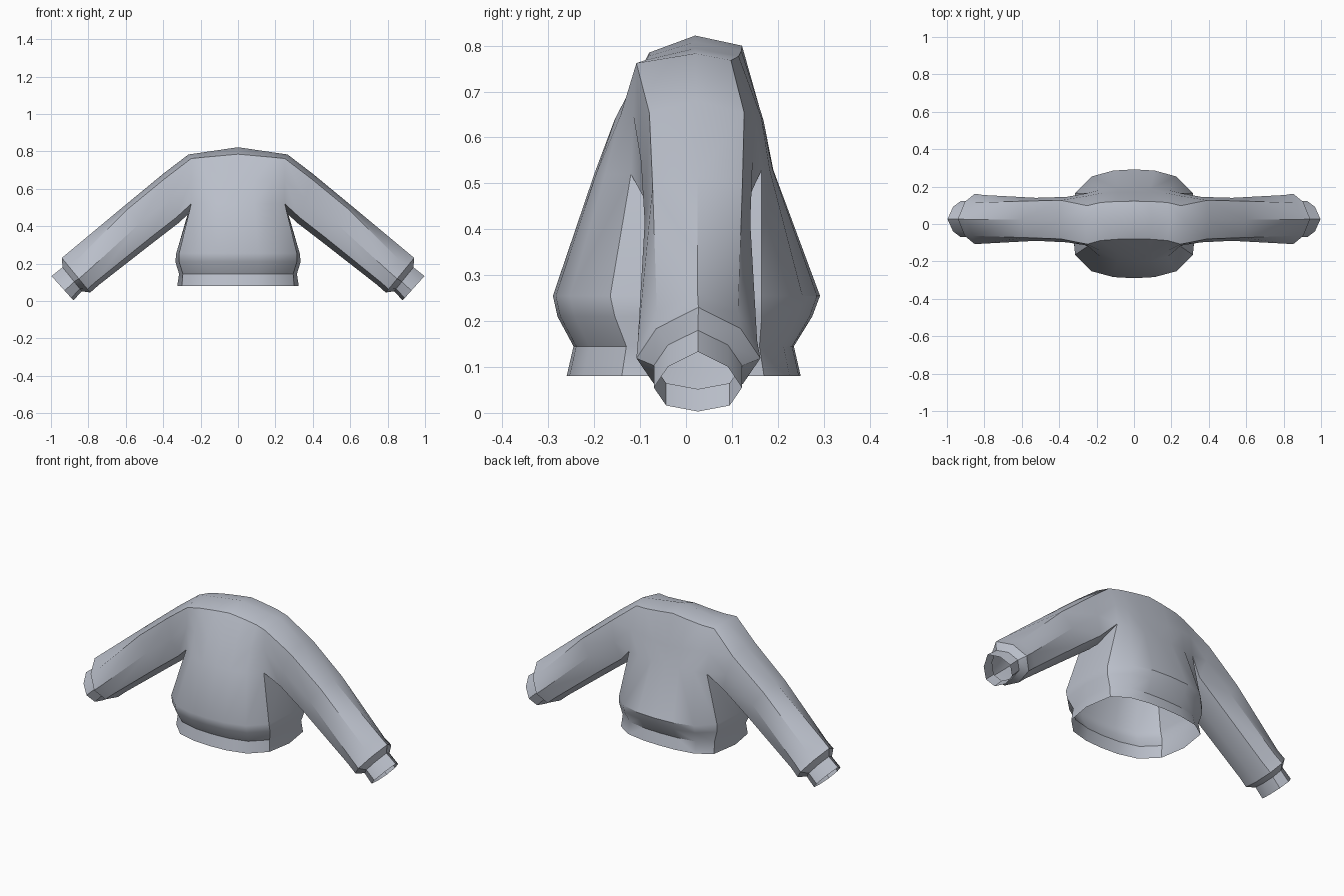
import bpy
import bmesh

if "Cube" in bpy.data.objects:
    bpy.data.objects.remove(bpy.data.objects["Cube"], do_unlink=True)

# Cloth colour
cloth = bpy.data.materials.new("blue grey cloth")
cloth.use_nodes = True
colour = (0.5, 0.53, 0.6, 1.0)
cloth.diffuse_color = colour
cloth.node_tree.nodes["Principled BSDF"].inputs["Base Color"].default_value = colour

bm = bmesh.new()
ACROSS = (0, 0.35, 0.72, 1)     # panel columns from centre to side
BULGE = (0, 0.05, 0.3, 1)       # how far each column turns to the corner


def panel(width, y_mid, y_side, z_mid, z_side):
    """Row of vertices from the centre line out to the side corner."""
    return [bm.verts.new((width * a, y_mid + (y_side - y_mid) * b,
                          z_mid + (z_side - z_mid) * a))
            for a, b in zip(ACROSS, BULGE)]


def bridge(first, second, closed=False):
    n = len(first)
    for i in range(n if closed else n - 1):
        j = (i + 1) % n
        bm.faces.new((first[i], first[j], second[j], second[i]))


# Torso below the arms: z, corner x, side x, front y, front corner y, back corner y, back y
lower = [(0.08, 0.30, 0.325, -0.26, -0.14, 0.17, 0.25),
         (0.145, 0.295, 0.315, -0.245, -0.13, 0.16, 0.235),
         (0.21, 0.315, 0.335, -0.28, -0.155, 0.165, 0.275),
         (0.255, 0.315, 0.33, -0.29, -0.165, 0.165, 0.292)]
rows = []
for z, corner, side, front, front_c, back_c, back in lower:
    f = panel(corner, front, front_c, z, z)
    b = panel(corner, back, back_c, z, z)
    rows.append(f + [bm.verts.new((side, 0.01, z))] + b[::-1])

# Armpit row, with its side vertex under the sleeve
armpit = bm.verts.new((0.265, 0.025, 0.465))
front_rows = [panel(0.25, -0.2, -0.12, 0.52, 0.52)]
back_rows = [panel(0.25, 0.19, 0.165, 0.53, 0.53)]
rows.append(front_rows[0] + [armpit] + back_rows[0][::-1])
for a, b in zip(rows, rows[1:]):
    bridge(a, b)

# Chest, back and shoulders, closed along the top ridge
front_rows += [panel(0.25, -0.155, -0.115, 0.64, 0.65),
               panel(0.25, -0.08, -0.108, 0.785, 0.762)]
back_rows += [panel(0.25, 0.17, 0.15, 0.63, 0.65),
              panel(0.25, 0.122, 0.098, 0.80, 0.768)]
ridge = panel(0.265, 0.02, 0.02, 0.822, 0.783)
for side_rows in (front_rows + [ridge], back_rows + [ridge]):
    for a, b in zip(side_rows, side_rows[1:]):
        bridge(a, b)

# Sleeve and cuff: top x, top z, bottom x, bottom z, front y, back y
previous = [ridge[-1], front_rows[2][-1], front_rows[1][-1], front_rows[0][-1], armpit,
            back_rows[0][-1], back_rows[1][-1], back_rows[2][-1]]
section = [(0, 0), (0.25, 0.68), (0.6, 1), (0.9, 0.72), (1, 0)]
boxy = [(0, 0), (0.1, 0.85), (0.5, 1), (0.88, 0.85), (1, 0)]
sleeve = [(0.40, 0.68, 0.32, 0.415, -0.098, 0.145, boxy),
          (0.60, 0.515, 0.45, 0.315, -0.09, 0.14, boxy),
          (0.90, 0.265, 0.745, 0.085, -0.105, 0.155, section),
          (0.942, 0.23, 0.79, 0.045, -0.108, 0.162, section),
          (0.938, 0.18, 0.835, 0.052, -0.07, 0.122, section),
          (0.997, 0.133, 0.88, 0.003, -0.07, 0.122, section)]
for tx, tz, bx, bz, yf, yb, shape in sleeve:
    mid = (yf + yb) / 2
    loop = [(t, mid + (yf - mid) * w) for t, w in shape]
    loop += [(t, mid + (yb - mid) * w) for t, w in shape[-2:0:-1]]
    ring = [bm.verts.new((tx + (bx - tx) * t, y, tz + (bz - tz) * t)) for t, y in loop]
    bridge(previous, ring, closed=True)
    previous = ring

bmesh.ops.recalc_face_normals(bm, faces=bm.faces)
# Make sure the hem faces outward
bm.faces.ensure_lookup_table()
if bm.faces[0].normal.y > 0:
    bmesh.ops.reverse_faces(bm, faces=bm.faces)
mesh = bpy.data.meshes.new("sweater")
bm.to_mesh(mesh)
bm.free()
mesh.materials.append(cloth)
sweater = bpy.data.objects.new("sweater", mesh)
bpy.context.collection.objects.link(sweater)

# Other half
mirror = sweater.modifiers.new("Mirror", "MIRROR")
mirror.use_clip = True
mirror.merge_threshold = 0.001
bpy.context.view_layer.objects.active = sweater
sweater.select_set(True)
bpy.ops.object.modifier_apply(modifier=mirror.name)
bpy.ops.object.shade_smooth_by_angle(angle=0.6)
